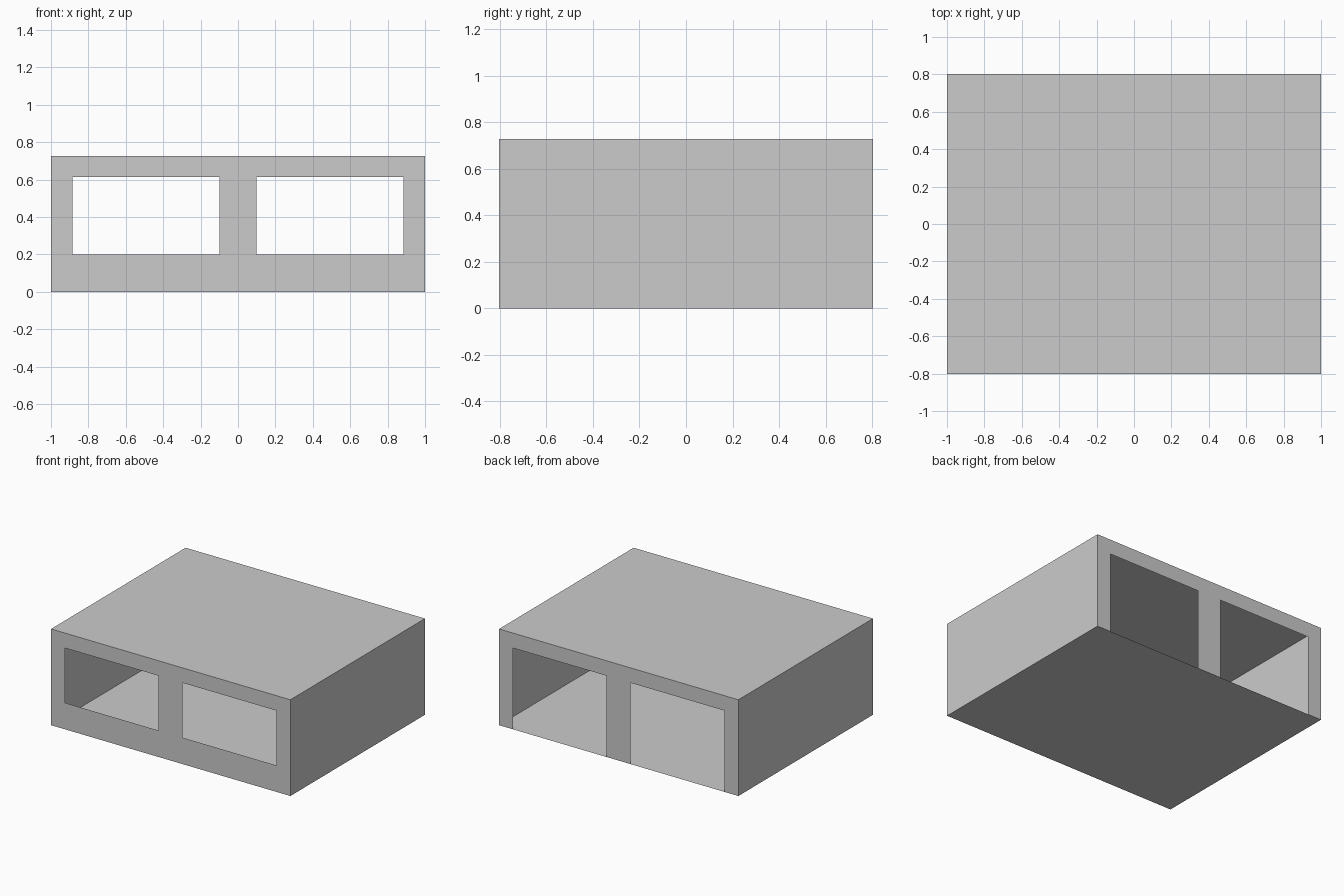
import bpy
import bmesh

default = bpy.data.objects.get("Cube")
if default:
    bpy.data.objects.remove(default, do_unlink=True)

W, D, H = 1.0, 0.803, 0.727      # half width, half depth, height
INNER, OUTER = 0.10, 0.885       # opening edges measured from the centre
SILL, HEAD = 0.2, 0.614          # opening bottom and top

grey = bpy.data.materials.new("light_grey")
grey.use_nodes = True
colour = (0.6, 0.6, 0.6, 1)
grey.diffuse_color = colour
grey.node_tree.nodes["Principled BSDF"].inputs["Base Color"].default_value = colour


def sheet(name, us, vs, place, outward, is_open=lambda u, v: False):
    """Thin sheet gridded by us and vs, leaving out the cells that are open."""
    bm = bmesh.new()
    grid = [[bm.verts.new(place(u, v)) for v in vs] for u in us]
    for i in range(len(us) - 1):
        for j in range(len(vs) - 1):
            if not is_open((us[i] + us[i + 1]) / 2, (vs[j] + vs[j + 1]) / 2):
                bm.faces.new((grid[i][j], grid[i + 1][j],
                              grid[i + 1][j + 1], grid[i][j + 1]))
    # Merge the cells into clean flat faces and point them outward
    bmesh.ops.delete(bm, geom=[v for v in bm.verts if not v.link_faces], context='VERTS')
    bm.normal_update()
    flipped = [f for f in bm.faces if f.normal.dot(outward) < 0]
    bmesh.ops.reverse_faces(bm, faces=flipped)
    mesh = bpy.data.meshes.new(name)
    bm.to_mesh(mesh)
    bm.free()
    mesh.materials.append(grey)
    obj = bpy.data.objects.new(name, mesh)
    bpy.context.collection.objects.link(obj)
    return obj


# Floor and roof
for name, z, n in (("floor", 0, -1), ("roof", H, 1)):
    sheet(name, (-W, W), (-D, D), lambda x, y: (x, y, z), (0, 0, n))

# Side walls
for name, s in (("left_wall", 1), ("right_wall", -1)):
    sheet(name, (-D, D), (0, H), lambda y, z: (s * W, y, z), (s, 0, 0))

# End walls: two windows in front, two full-height doorways behind
columns = (-W, -OUTER, -INNER, INNER, OUTER, W)
for name, s, rows, bottom in (("front_wall", -1, (0, SILL, HEAD, H), SILL),
                              ("back_wall", 1, (0, HEAD, H), 0)):
    sheet(name, columns, rows, lambda x, z: (x, s * D, z), (0, s, 0),
          lambda x, z: INNER < abs(x) < OUTER and bottom < z < HEAD)
